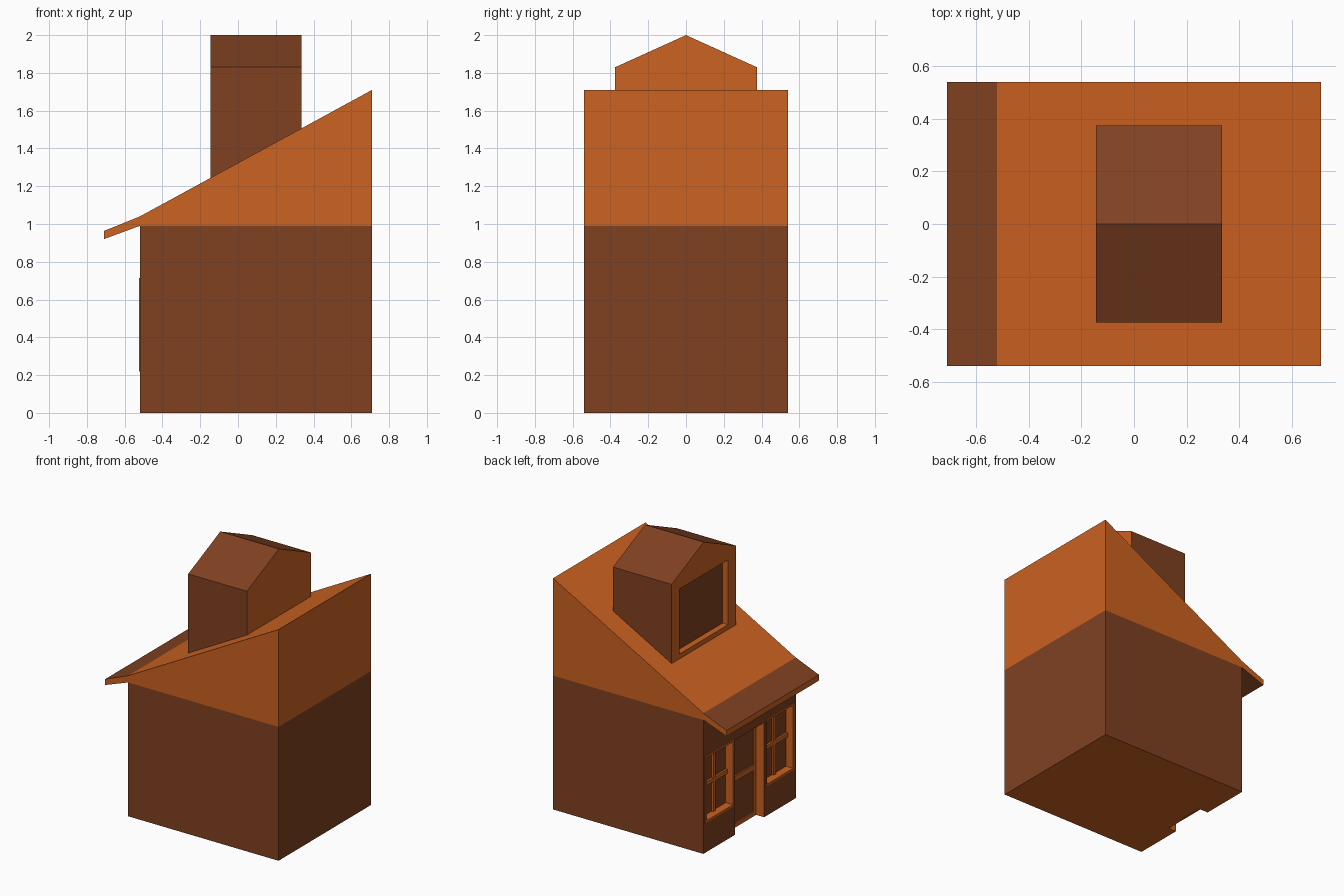
import bpy, bmesh

if "Cube" in bpy.data.objects:
    bpy.data.objects.remove(bpy.data.objects["Cube"])


def material(name, color):
    m = bpy.data.materials.new(name)
    m.diffuse_color = (*color, 1)
    m.use_nodes = True
    m.node_tree.nodes["Principled BSDF"].inputs["Base Color"].default_value = m.diffuse_color
    return m


ORANGE = material("orange", (0.604, 0.122, 0.0152))
BROWN = material("brown", (0.216, 0.053, 0.0155))


def finish(name, bm, rule=None, mats=(ORANGE, BROWN)):
    """Turn a bmesh into an object; rule(face) gives the material index."""
    bmesh.ops.recalc_face_normals(bm, faces=bm.faces)
    bm.normal_update()
    if rule:
        for f in bm.faces:
            f.material_index = rule(f)
    me = bpy.data.meshes.new(name)
    bm.to_mesh(me)
    bm.free()
    for m in mats:
        me.materials.append(m)
    ob = bpy.data.objects.new(name, me)
    bpy.context.collection.objects.link(ob)
    return ob


def prism(name, pts, axis, lo, hi, rule):
    """Extrude a profile: (x, z) points along y, or (y, z) points along x."""
    bm = bmesh.new()
    place = (lambda p, t: (p[0], t, p[1])) if axis == "y" else (lambda p, t: (t, *p))
    face = bm.faces.new([bm.verts.new(place(p, lo)) for p in pts])
    new = bmesh.ops.extrude_face_region(bm, geom=[face])["geom"]
    move = (0, hi - lo, 0) if axis == "y" else (hi - lo, 0, 0)
    bmesh.ops.translate(bm, vec=move,
                        verts=[v for v in new if isinstance(v, bmesh.types.BMVert)])
    return finish(name, bm, rule)


def add_box(bm, x, y, z):
    vs = bmesh.ops.create_cube(bm, size=1)["verts"]
    for v in vs:
        v.co = [(r[0] + r[1]) / 2 + c * (r[1] - r[0]) for r, c in zip((x, y, z), v.co)]


def boxes(name, items, mat):
    bm = bmesh.new()
    for it in items:
        add_box(bm, *it)
    return finish(name, bm, None, (mat,))


def cut(target, name, items):
    """Cut recesses whose inner faces become orange."""
    cutter = boxes(name, items, ORANGE)
    cutter.hide_render = True
    cutter.hide_set(True)
    mod = target.modifiers.new("openings", "BOOLEAN")
    mod.operation = "DIFFERENCE"
    mod.solver = "EXACT"
    mod.material_mode = "TRANSFER"
    mod.object = cutter


def border(x, y, z, w):
    """Four strips just inside a rectangle in the y-z plane."""
    return [(x, y, (z[0], z[0] + w)), (x, y, (z[1] - w, z[1])),
            (x, (y[0], y[0] + w), (z[0] + w, z[1] - w)),
            (x, (y[1] - w, y[1]), (z[0] + w, z[1] - w))]


XL, XR, W = -0.52, 0.71, 0.54

# Lower walls: brown with orange floor
walls = prism("walls", [(XL, 0), (XR, 0), (XR, 0.99), (XL, 0.99)], "y", -W, W,
              lambda f: 0 if abs(f.normal.z) > 0.5 else 1)

# Sloping roof with flared brown eave
prism("roof", [(XL, 0.99), (XR, 0.99), (XR, 1.71), (XL, 1.04), (-0.71, 0.963), (-0.71, 0.92)],
      "y", -W, W,
      lambda f: 1 if f.calc_center_median().x < -0.55 and abs(f.normal.z) > 0.5 else 0)

# Dormer: orange gable ends, brown sides and roof
dormer = prism("dormer", [(-0.375, 1.2), (0.375, 1.2), (0.375, 1.83), (0, 2.0), (-0.375, 1.83)],
               "x", -0.145, 0.335, lambda f: 0 if abs(f.normal.x) > 0.5 else 1)

# Openings in the walls and the dormer
WZ, DOOR_Y, DOOR_Z = (0.235, 0.70), (-0.17, 0.17), (0, 0.70)
windows = {"left": (0.20, 0.505), "right": (-0.505, -0.20)}
cut(walls, "wall_cutter",
    [((-0.6, -0.46), y, WZ) for y in windows.values()]
    + [((-0.6, -0.44), DOOR_Y, (-0.1, DOOR_Z[1]))])
cut(dormer, "dormer_cutter", [((-0.2, -0.095), (-0.285, 0.285), (1.28, 1.76))])

# Window panes, cross bars and thin surrounds
for side, y in windows.items():
    mid = sum(y) / 2
    boxes(side + "_window_pane", [((-0.465, -0.457), y, WZ)], BROWN)
    boxes(side + "_window_bars",
          [((-0.48, -0.46), (mid - 0.014, mid + 0.014), WZ),
           ((-0.48, -0.46), y, (0.455, 0.485))], ORANGE)
    boxes(side + "_window_frame",
          border((-0.524, -0.515), (y[0] - 0.015, y[1] + 0.015),
                 (WZ[0] - 0.015, WZ[1] + 0.015), 0.015), ORANGE)

# Door with frame and middle rail
boxes("door_pane", [((-0.445, -0.437), DOOR_Y, DOOR_Z)], BROWN)
boxes("door_frame", border((-0.455, -0.44), DOOR_Y, DOOR_Z, 0.03)
      + [((-0.455, -0.44), DOOR_Y, (0.34, 0.38))], ORANGE)

# Dormer window pane
boxes("dormer_pane", [((-0.1, -0.092), (-0.285, 0.285), (1.28, 1.76))], BROWN)
